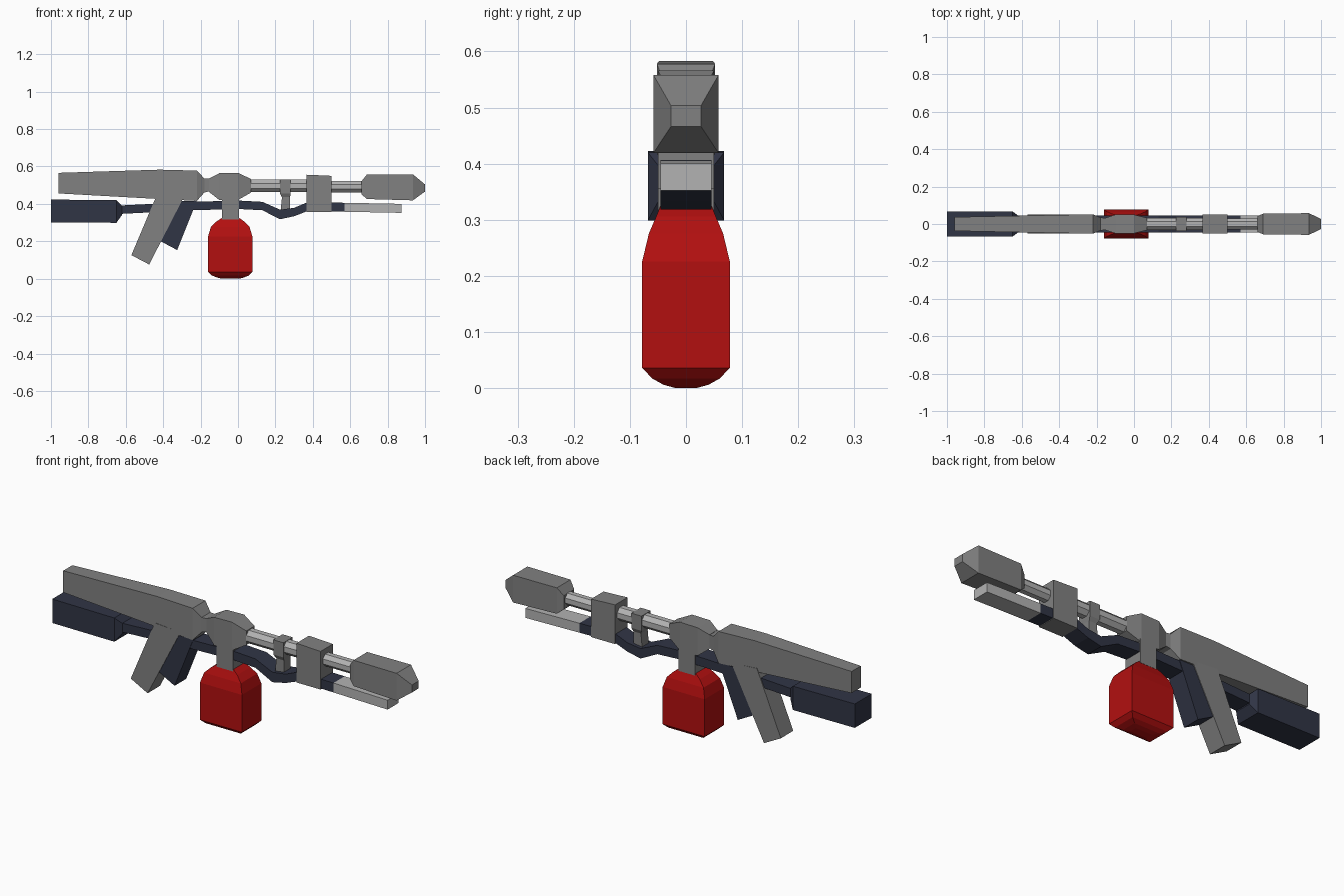
import bpy, math


def material(name, rgb):
    m = bpy.data.materials.new(name)
    m.diffuse_color = (*rgb, 1)
    return m


RED = material("red", (0.45, 0.005, 0.005))
NAVY = material("navy", (0.03, 0.035, 0.06))
GREY = material("grey", (0.22, 0.22, 0.22))
LIGHT = material("light_grey", (0.45, 0.45, 0.45))


def rings_to_object(name, rings, mat):
    """Skin a closed solid through a list of equal-length rings."""
    n = len(rings[0])
    verts = [p for r in rings for p in r]
    faces = [tuple(range(n))[::-1],
             tuple(range(n * (len(rings) - 1), n * len(rings)))]
    for k in range(len(rings) - 1):
        for i in range(n):
            j = (i + 1) % n
            faces.append((k * n + i, k * n + j, (k + 1) * n + j, (k + 1) * n + i))
    mesh = bpy.data.meshes.new(name)
    mesh.from_pydata(verts, [], faces)
    mesh.materials.append(mat)
    ob = bpy.data.objects.new(name, mesh)
    bpy.context.collection.objects.link(ob)
    return ob


def loft_x(name, sections, mat):
    """Rectangular sections (x, half width, z low, z high)."""
    return rings_to_object(name, [[(x, -h, a), (x, h, a), (x, h, b), (x, -h, b)]
                                  for x, h, a, b in sections], mat)


def loft_z(name, sections, mat):
    """Rectangular sections (z, x low, x high, half depth)."""
    return rings_to_object(name, [[(a, -h, z), (b, -h, z), (b, h, z), (a, h, z)]
                                  for z, a, b, h in sections], mat)


def prism(name, profile, h, mat):
    """Extrude a counter-clockwise front (x, z) profile across y."""
    return rings_to_object(name, [[(x, y, z) for x, z in profile] for y in (h, -h)], mat)


def barrel(name, x0, x1, r, z, mat, sides=8):
    rings = []
    for x in (x0, x1):
        rings.append([(x, r * math.cos(t), z + r * math.sin(t)) for t in
                      (math.tau * (i + 0.5) / sides for i in range(sides))])
    return rings_to_object(name, rings, mat)


# Main body and its pinched front collar
loft_x("main_body", [(-0.96, 0.037, 0.46, 0.57), (-0.42, 0.048, 0.43, 0.587),
                     (-0.22, 0.052, 0.42, 0.582), (-0.18, 0.035, 0.465, 0.54),
                     (-0.14, 0.03, 0.475, 0.538)], GREY)

# Rear tank and the bent lower rail
loft_x("rear_block", [(-1.0, 0.068, 0.305, 0.427), (-0.65, 0.068, 0.303, 0.424),
                      (-0.62, 0.045, 0.345, 0.395)], NAVY)
loft_x("lower_rail", [(-0.64, 0.045, 0.35, 0.395), (-0.24, 0.045, 0.37, 0.415),
                      (0.0, 0.045, 0.377, 0.422), (0.13, 0.045, 0.37, 0.415),
                      (0.225, 0.045, 0.322, 0.373), (0.30, 0.045, 0.338, 0.383),
                      (0.37, 0.045, 0.365, 0.412), (0.57, 0.045, 0.362, 0.41)], NAVY)
loft_x("lower_rail_tip", [(0.57, 0.045, 0.362, 0.41), (0.875, 0.045, 0.356, 0.404)], LIGHT)

# Handles
prism("rear_handle", [(-0.57, 0.13), (-0.475, 0.08), (-0.29, 0.44), (-0.435, 0.45)], 0.05, GREY)
prism("front_handle", [(-0.415, 0.205), (-0.325, 0.157), (-0.22, 0.42), (-0.32, 0.42)], 0.047, NAVY)

# Central hub and the neck dropping to the canister
loft_x("hub", [(-0.155, 0.032, 0.468, 0.54), (-0.10, 0.05, 0.425, 0.568),
               (0.0, 0.05, 0.425, 0.57), (0.07, 0.033, 0.465, 0.537)], GREY)
loft_z("neck", [(0.32, -0.086, 0.006, 0.05), (0.44, -0.086, 0.006, 0.05)], GREY)

# Canister
loft_z("canister", [(0.004, -0.085, 0.005, 0.018), (0.010, -0.11, 0.03, 0.04),
                    (0.021, -0.14, 0.058, 0.06), (0.04, -0.16, 0.077, 0.078),
                    (0.23, -0.16, 0.077, 0.078), (0.28, -0.145, 0.062, 0.066),
                    (0.31, -0.115, 0.033, 0.053), (0.33, -0.085, 0.005, 0.045)], RED)

# Barrel, brackets and muzzle
barrel("barrel_rear", 0.05, 0.37, 0.036, 0.5, LIGHT)
barrel("barrel_front", 0.48, 0.68, 0.033, 0.496, LIGHT)
loft_z("small_bracket", [(0.365, 0.228, 0.278, 0.027), (0.44, 0.235, 0.278, 0.027),
                         (0.46, 0.225, 0.282, 0.037), (0.535, 0.225, 0.282, 0.037)], GREY)
loft_x("large_bracket", [(0.365, 0.05, 0.36, 0.56), (0.50, 0.05, 0.36, 0.554)], GREY)
loft_x("muzzle", [(0.66, 0.042, 0.455, 0.525), (0.69, 0.055, 0.43, 0.562),
                  (0.935, 0.058, 0.423, 0.562), (1.0, 0.027, 0.47, 0.508)], GREY)

# Rest the canister on the ground
for ob in bpy.context.collection.objects:
    ob.location.z = -0.004
